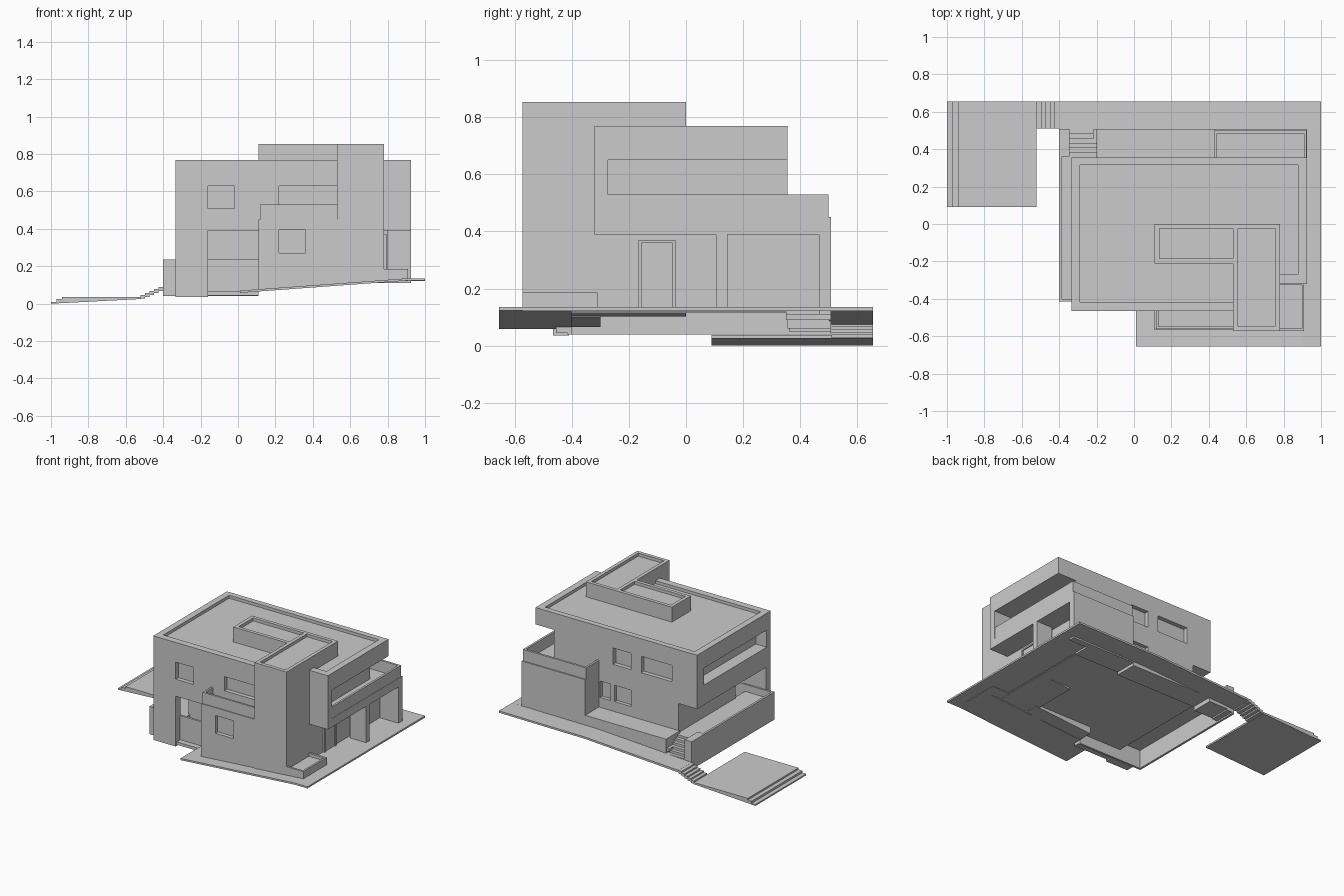
import bpy, bmesh

def mesh_obj(name, bm):
    bmesh.ops.recalc_face_normals(bm, faces=bm.faces[:])
    me = bpy.data.meshes.new(name)
    bm.to_mesh(me)
    bm.free()
    ob = bpy.data.objects.new(name, me)
    bpy.context.collection.objects.link(ob)
    return ob

def extrude(bm, pts, vec):
    """Closed prism: a polygon swept along vec."""
    a = [bm.verts.new(p) for p in pts]
    b = [bm.verts.new([p[i] + vec[i] for i in range(3)]) for p in pts]
    bm.faces.new(a)
    bm.faces.new(b[::-1])
    for i in range(len(a)):
        j = (i + 1) % len(a)
        bm.faces.new((a[i], a[j], b[j], b[i]))

def boxes(name, *bs):
    """One object from boxes given as (x0, x1, y0, y1, z0, z1)."""
    bm = bmesh.new()
    for x0, x1, y0, y1, z0, z1 in bs:
        for v in bmesh.ops.create_cube(bm, size=1)["verts"]:
            v.co = (x0 if v.co.x < 0 else x1, y0 if v.co.y < 0 else y1,
                    z0 if v.co.z < 0 else z1)
    return mesh_obj(name, bm)

def plan(name, pts, z0, z1):
    """Floor-plan outline raised from z0 to z1."""
    bm = bmesh.new()
    extrude(bm, [(x, y, z0) for x, y in pts], (0, 0, z1 - z0))
    return mesh_obj(name, bm)

def profile(name, pts, y0, y1):
    """Side profile in x and z, run from y0 to y1."""
    bm = bmesh.new()
    extrude(bm, [(x, y0, z) for x, z in pts], (0, y1 - y0, 0))
    return mesh_obj(name, bm)

def cut(ob, cutter):
    m = ob.modifiers.new("cut", 'BOOLEAN')
    m.operation, m.solver, m.object = 'DIFFERENCE', 'EXACT', cutter
    bpy.context.view_layer.update()
    bpy.context.view_layer.objects.active = ob
    bpy.ops.object.modifier_apply(modifier=m.name)
    bpy.data.objects.remove(cutter)

# ---- ground plates following the slope ----
profile("front_apron", [(.01, .058), (.01, .07), (.9, .135), (1, .135), (1, .123), (.9, .123)], -.655, -.40)
boxes("right_apron", (.76, 1, -.41, .51, .123, .135))
profile("back_path", [(-.4, .075), (-.4, .09), (.33, .13), (1, .135), (1, .122), (.33, .117)], .50, .655)
profile("lower_platform", [(-1, 0), (-1, .01), (-.97, .01), (-.97, .025), (-.94, .025),
                           (-.94, .037), (-.52, .037), (-.52, .025)], .09, .655)
n = 5
boxes("path_steps", *[(-.52 + .024 * i, -.52 + .024 * (i + 1), .51, .655,
                       .027 + .01 * i, .047 + .0105 * i) for i in range(n)])

# ---- ground floor ----
boxes("floor_plate", (-.22, .77, -.41, .505, .115, .135))
rooms = boxes("ground_floor_rooms", (-.19, .78, -.28, .355, .12, .395))
cut(rooms, boxes("cutter", (.18, .31, .33, .4, .27, .385), (.34, .42, .33, .4, .27, .385)))
boxes("entry_pier", (-.335, -.16, -.465, -.41, .036, .395))
boxes("entry_threshold", (-.16, .11, -.455, -.40, .045, .065))

# raised side terrace with low parapets and steps up to it
boxes("terrace_floor", (-.39, -.18, -.40, .36, .17, .185))
boxes("terrace_front_parapet", (-.39, .11, -.415, -.40, .04, .235))
boxes("terrace_left_parapet", (-.4, -.385, -.415, .508, .04, .235), (-.39, -.345, .36, .508, .05, .235))
boxes("terrace_steps", *[(-.345, -.2, .355, .508 - .025 * i, .06, .10 + .017 * i) for i in range(6)])
boxes("back_low_wall", (-.2, .43, .35, .508, .09, .2))

# side door with frame
boxes("side_door", (.775, .786, -.155, -.045, .13, .36))
boxes("side_door_frame", (.77, .793, -.167, -.155, .13, .37), (.77, .793, -.048, -.036, .13, .37),
      (.77, .793, -.155, -.048, .36, .37))

# back right wing with the open side bay
boxes("back_wing", (.43, .925, .465, .508, .11, .45), (.43, .78, .35, .47, .11, .45),
      (.78, .925, .35, .47, .39, .45))
boxes("bay_pier", (.80, .925, .105, .145, .13, .40))

# ---- upper floor ----
upper = boxes("upper_floor", (-.335, .78, -.465, .355, .39, .66))
cut(upper, boxes("cutter",
    (-.16, -.02, -.5, -.435, .51, .63),      # front windows
    (.22, .529, -.5, -.435, .53, .63),
    (.18, .32, .325, .4, .53, .645),         # back windows
    (-.14, .10, .325, .4, .53, .645),
    (-.4, -.25, -.42, .28, .53, .65)))       # left loggia

# balcony along the right side and round the back wing
boxes("balcony_floor", (.77, .925, -.32, .355, .39, .45))
boxes("balcony_end_wall", (.77, .925, -.32, -.273, .39, .66))
boxes("balcony_parapet", (.908, .923, -.28, .497, .44, .53), (.43, .923, .484, .499, .44, .53),
      (.43, .445, .355, .499, .44, .53))

# ---- main roof with sunken deck ----
roof = plan("main_roof", [(-.335, -.465), (.78, -.465), (.78, -.32), (.925, -.32), (.925, .355), (-.335, .355)], .65, .769)
cut(roof, plan("cutter", [(-.29, -.417), (.70, -.417), (.70, -.27), (.878, -.27), (.878, .315), (-.29, .315)], .748, .85))

# ---- front block with small roof terrace ----
front = profile("front_block", [(.11, .066), (.56, .1), (.56, .45), (.11, .45)], -.567, -.30)
cut(front, boxes("cutter", (.22, .36, -.6, -.54, .27, .395)))
boxes("front_parapet", (.118, .54, -.562, -.549, .44, .53), (.118, .131, -.562, -.457, .44, .53))

# ---- tower and its L-shaped cap ----
profile("tower", [(.53, .102), (.78, .12), (.78, .74), (.53, .74)], -.573, 0)
cap = plan("tower_cap", [(.53, -.573), (.78, -.573), (.78, 0), (.11, 0), (.11, -.21), (.53, -.21)], .73, .853)
cut(cap, boxes("cutter", (.135, .53, -.185, -.025, .832, .9), (.555, .755, -.547, -.025, .832, .9)))

# ---- planter beside the tower ----
planter = boxes("side_planter", (.775, .91, -.572, -.31, .12, .186))
cut(planter, boxes("cutter", (.76, .897, -.558, -.325, .165, .25)))
